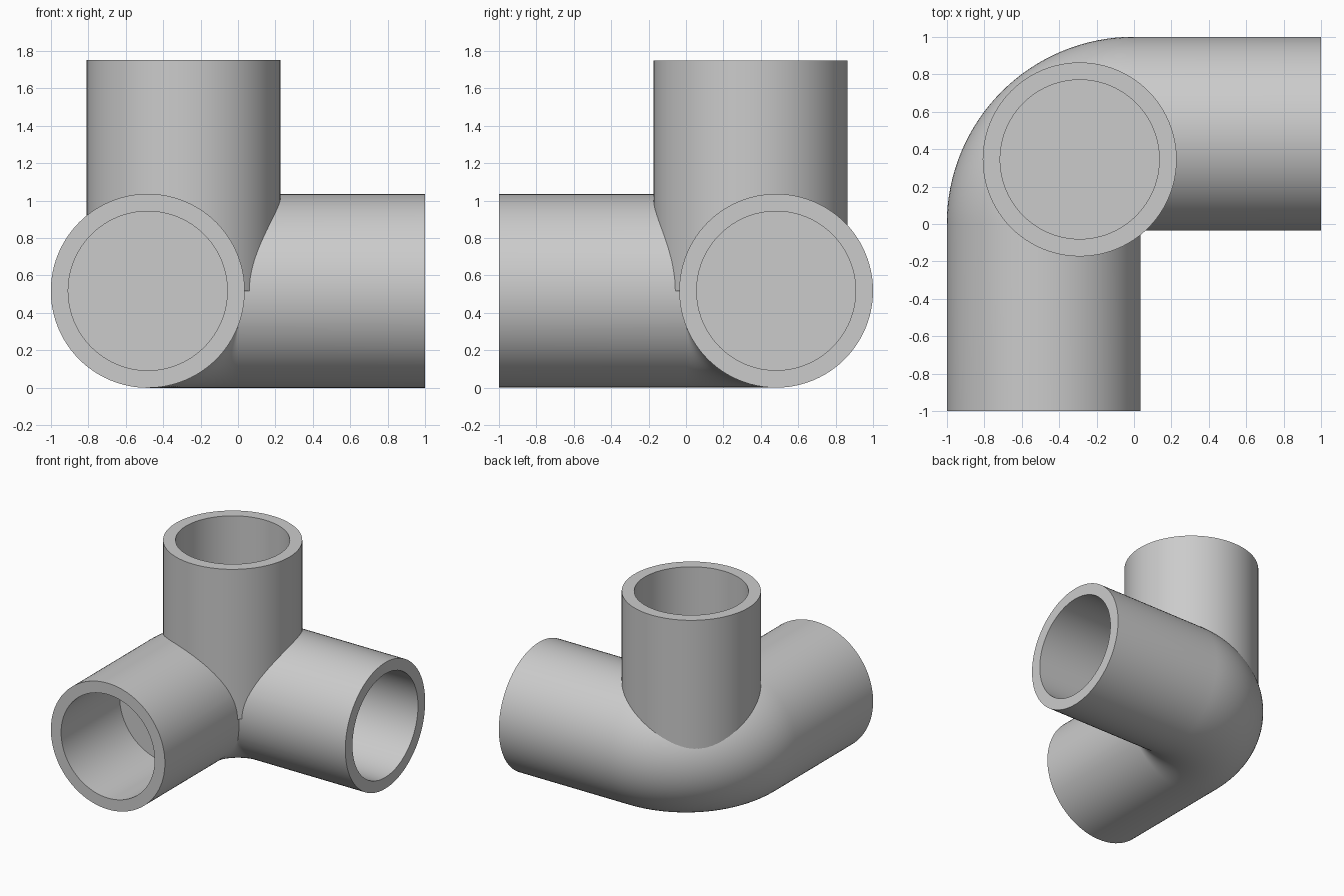
import bpy, bmesh, math
from mathutils import Matrix, Vector

cube = bpy.data.objects.get("Cube")
if cube:
    bpy.data.objects.remove(cube, do_unlink=True)

R_OUT, R_IN = 0.518, 0.425     # pipe wall radii
AXIS = 1 - R_OUT               # offset of the horizontal pipe axes
DEPTH = 0.76                   # depth of the horizontal sockets
SIDES = 96

grey = bpy.data.materials.new("plain grey")
grey.use_nodes = True
grey.diffuse_color = (0.6, 0.6, 0.6, 1)
grey.node_tree.nodes["Principled BSDF"].inputs["Base Color"].default_value = (0.6, 0.6, 0.6, 1)


def skin(name, stations):
    """Skin rings given as (centre, direction, radius) and cap both ends."""
    bm = bmesh.new()
    rings = []
    for centre, direction, radius in stations:
        d = Vector(direction).normalized()
        up = Vector((0, 0, 1)) if abs(d.z) < 0.9 else Vector((0, 1, 0))
        side = d.cross(up)
        ring = []
        for i in range(SIDES):
            a = math.tau * i / SIDES
            offset = (side * math.cos(a) + up * math.sin(a)) * radius
            ring.append(bm.verts.new(Vector(centre) + offset))
        rings.append(ring)
    for a, b in zip(rings, rings[1:]):
        for i in range(SIDES):
            j = (i + 1) % SIDES
            bm.faces.new((a[i], a[j], b[j], b[i]))
    bm.faces.new(rings[0])
    bm.faces.new(rings[-1])
    bmesh.ops.recalc_face_normals(bm, faces=bm.faces)
    mesh = bpy.data.meshes.new(name)
    bm.to_mesh(mesh)
    bm.free()
    mesh.materials.append(grey)
    obj = bpy.data.objects.new(name, mesh)
    bpy.context.collection.objects.link(obj)
    bpy.ops.object.select_all(action="DESELECT")
    obj.select_set(True)
    bpy.context.view_layer.objects.active = obj
    bpy.ops.object.shade_smooth_by_angle(angle=math.radians(35))
    return obj


# Horizontal elbow: front socket, quarter bend, side socket
front, side = Vector((0, 1, 0)), Vector((1, 0, 0))
stations = [((-AXIS, DEPTH - 1, R_OUT), front, R_IN),
            ((-AXIS, -1, R_OUT), front, R_IN),
            ((-AXIS, -1, R_OUT), front, R_OUT)]
STEPS = 32
for k in range(STEPS + 1):
    t = math.pi / 2 * k / STEPS
    stations.append(((-AXIS * math.cos(t), AXIS * math.sin(t), R_OUT),
                     (math.sin(t), math.cos(t), 0), R_OUT))
stations += [((1, AXIS, R_OUT), side, R_OUT),
             ((1, AXIS, R_OUT), side, R_IN),
             ((1 - DEPTH, AXIS, R_OUT), side, R_IN)]
skin("elbow_pipe", stations)

# Upright socket standing on the bend
profile = [(R_OUT, R_OUT), (1.75, R_OUT), (1.75, R_IN), (1.045, R_IN)]
skin("upright_pipe", [((-0.29, 0.345, z), (0, 0, 1), r) for z, r in profile])
